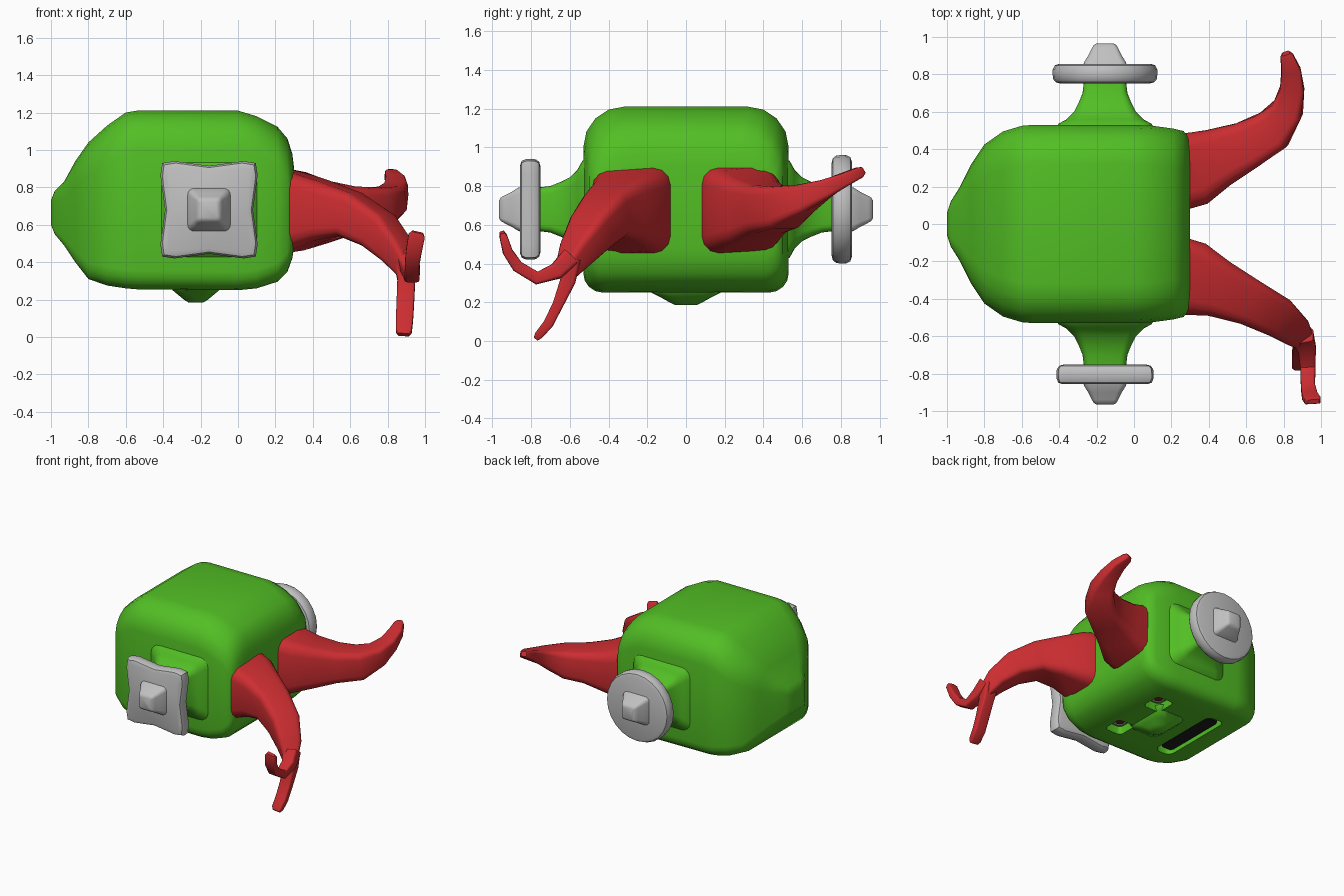
import bpy, bmesh, math
from mathutils import Vector

if "Cube" in bpy.data.objects:
    bpy.data.objects.remove(bpy.data.objects["Cube"])


def material(name, r, g, b):
    m = bpy.data.materials.new(name)
    m.diffuse_color = (r, g, b, 1)
    m.use_nodes = True
    m.node_tree.nodes["Principled BSDF"].inputs["Base Color"].default_value = m.diffuse_color
    return m


GREEN = material("green", 0.085, 0.52, 0.018)
RED = material("red", 0.60, 0.026, 0.030)
GREY = material("grey", 0.53, 0.53, 0.53)
BLACK = material("black", 0.012, 0.012, 0.012)
MAROON = material("dark red", 0.16, 0.02, 0.02)


def loft(name, chains, mat, angle=35):
    """Skin each chain of equal-sized rings into a closed tube."""
    bm = bmesh.new()
    for rings in chains:
        vs = [[bm.verts.new(p) for p in ring] for ring in rings]
        n = len(vs[0])
        for a, b in zip(vs, vs[1:]):
            for i in range(n):
                j = (i + 1) % n
                bm.faces.new((a[i], a[j], b[j], b[i]))
        bm.faces.new(vs[0][::-1])
        bm.faces.new(vs[-1])
    bmesh.ops.recalc_face_normals(bm, faces=bm.faces)
    me = bpy.data.meshes.new(name)
    bm.to_mesh(me)
    bm.free()
    me.materials.append(mat)
    ob = bpy.data.objects.new(name, me)
    bpy.context.collection.objects.link(ob)
    smooth(ob, angle)
    return ob


def smooth(ob, angle=35):
    bpy.ops.object.select_all(action='DESELECT')
    ob.select_set(True)
    bpy.context.view_layer.objects.active = ob
    bpy.ops.object.shade_smooth_by_angle(angle=math.radians(angle))


def rounded(hu, hv, top, bottom, seg=4):
    """Rounded rectangle with separate upper and lower corner radii."""
    pts = []
    for k, (su, sv) in enumerate(((1, 1), (-1, 1), (-1, -1), (1, -1))):
        r = min(top if sv > 0 else bottom, hu * 0.98, hv * 0.98)
        for i in range(seg + 1):
            a = math.pi / 2 * (k + i / seg)
            pts.append((su * (hu - r) + r * math.cos(a), sv * (hv - r) + r * math.sin(a)))
    return pts


# body: rounded block with a domed nub on the left end
sections = [  # x, half width, bottom z, top z
    (-1.0, .06, .60, .73), (-.98, .12, .55, .78), (-.93, .20, .49, .83), (-.87, .32, .40, .94),
    (-.80, .425, .31, 1.04), (-.70, .495, .275, 1.13), (-.60, .525, .26, 1.20), (-.54, .53, .255, 1.21),
    (0, .53, .25, 1.21), (.10, .525, .26, 1.18), (.21, .51, .295, 1.125), (.265, .497, .35, 1.06),
    (.29, .47, .42, .98), (.30, .43, .48, .90)]
rings = []
for x, hy, z0, z1 in sections:
    hz, cz = (z1 - z0) / 2, (z0 + z1) / 2
    k = min(1, hy / .5)
    rings.append([(x, u, cz + v) for u, v in rounded(hy, hz, .21 * k, .10 * k)])
body = loft("body", [rings], GREEN)


def block(name, x, y, z, hx, hy, hz, mat, r=0.02):
    out = rounded(hx, hy, r, r)
    return loft(name, [[[(x + u, y + v, z + s * hz) for u, v in out] for s in (-1, 1)]], mat)


# recesses for the eyes and mouth on the underside
EYES = [(-.05, s * .22) for s in (-1, 1)]
MOUTH_X = -.53
cutters = [block("eye_cutter", x, y, .24, .075, .085, .075, GREEN, .03) for x, y in EYES]
cutters.append(block("mouth_cutter", MOUTH_X, 0, .24, .075, .31, .085, GREEN, .05))
for c in cutters:
    bpy.context.view_layer.objects.active = body
    mod = body.modifiers.new("recess", 'BOOLEAN')
    mod.operation = 'DIFFERENCE'
    mod.solver = 'EXACT'
    mod.object = c
    # put the cut ahead of any smoothing modifier
    body.modifiers.move(len(body.modifiers) - 1, 0)
    bpy.ops.object.modifier_apply(modifier=mod.name)
    bpy.data.objects.remove(c)

# eye and mouth plates inside the recesses
for x, y in EYES:
    block("eye", x, y, .308, .055, .06, .005, GREY, .04)
    block("pupil", x, y, .300, .03, .032, .004, MAROON, .028)
block("mouth", MOUTH_X, 0, .318, .073, .305, .004, BLACK, .05)
block("mouth_inside", MOUTH_X, 0, .295, .052, .27, .022, BLACK, .03)

# nose
loft("nose", [[[(-.225 + u, v, z) for u, v in rounded(hx, hy, .07, .07)]
               for z, hx, hy in ((.29, .14, .20), (.25, .125, .18), (.225, .095, .13),
                                 (.20, .065, .085), (.185, .04, .055))]], GREEN)


# side axles, plates and caps, stacked outwards along y
CX, CZ = -.155, .68


def stack(name, outline, levels, side, mat):
    return loft(name, [[[(CX + u * s, side * y, CZ + v * s) for u, v in outline]
                        for y, s in levels]], mat)


square = rounded(1, 1, .3, .3)
quarter = [(.225, .23), (.245, .25), (.26, .245), (.265, .225), (.235, 0)]
quarter = [(0, .235), (.185, .26), (.25, .25), (.26, .185)]
star = []
for k in range(4):
    c, s = round(math.cos(-k * math.pi / 2)), round(math.sin(-k * math.pi / 2))
    star += [(u * c - v * s, u * s + v * c) for u, v in quarter]
disc = [(.28 * math.cos(2 * math.pi * i / 24), .28 * math.sin(2 * math.pi * i / 24)) for i in range(24)]
for side, label, shape in ((-1, "front", star), (1, "back", disc)):
    stack(label + "_axle", square, [(.48, .28), (.535, .25), (.56, .205), (.60, .165),
                                    (.65, .14), (.70, .12), (.78, .11)], side, GREEN)
    stack(label + "_plate", shape, [(.752, .86), (.758, .94), (.775, .99), (.80, 1), (.825, 1),
                                    (.848, .96), (.856, .88)], side, GREY)
    stack(label + "_cap", square, [(.84, .118), (.865, .112), (.90, .09), (.94, .07),
                                   (.957, .06), (.965, .045)], side, GREY)


# legs: tubes swept along paths of (x, y, z, half width, half height)
def sweep(path, ref, first=None):
    pts = [Vector(p[:3]) for p in path]
    rings = []
    for i, p in enumerate(path):
        t = (pts[min(i + 1, len(pts) - 1)] - pts[max(i - 1, 0)]).normalized()
        if i == 0 and first:
            t = Vector(first)
        side = Vector(ref).cross(t).normalized()
        up = t.cross(side)
        r = min(p[3], p[4]) * .42
        rings.append([pts[i] + side * u + up * v for u, v in rounded(p[3], p[4], r, r, 3)])
    return rings


Z, X = (0, 0, 1), (1, 0, 0)
loft("back_leg", [sweep([
    (.265, .285, .675, .213, .226), (.32, .295, .672, .20, .208), (.45, .355, .67, .16, .165),
    (.60, .42, .68, .13, .125), (.74, .50, .69, .115, .11), (.82, .61, .735, .085, .075),
    (.845, .72, .785, .065, .05), (.84, .82, .835, .052, .035), (.818, .895, .87, .035, .028),
    (.812, .913, .882, .02, .018)], Z, X)], RED)
loft("front_leg", [
    sweep([(.265, -.283, .675, .213, .226), (.32, -.295, .672, .20, .208), (.45, -.345, .675, .155, .16),
           (.60, -.41, .655, .125, .12), (.75, -.485, .57, .11, .10), (.85, -.56, .46, .085, .075),
           (.905, -.62, .36, .05, .05)], Z, X),
    # lower toe
    sweep([(.89, -.595, .42, .05, .06), (.90, -.61, .31, .04, .048), (.895, -.66, .19, .028, .047),
           (.89, -.71, .09, .026, .046), (.887, -.76, .03, .022, .042), (.885, -.775, .012, .012, .03)], X),
    # hooked toe
    sweep([(.90, -.60, .43, .05, .06), (.925, -.67, .36, .042, .048), (.93, -.77, .325, .033, .04),
           (.93, -.87, .385, .03, .038), (.94, -.92, .46, .026, .042), (.955, -.943, .54, .02, .044),
           (.96, -.95, .56, .012, .03)], X)], RED)
smooth(body)
